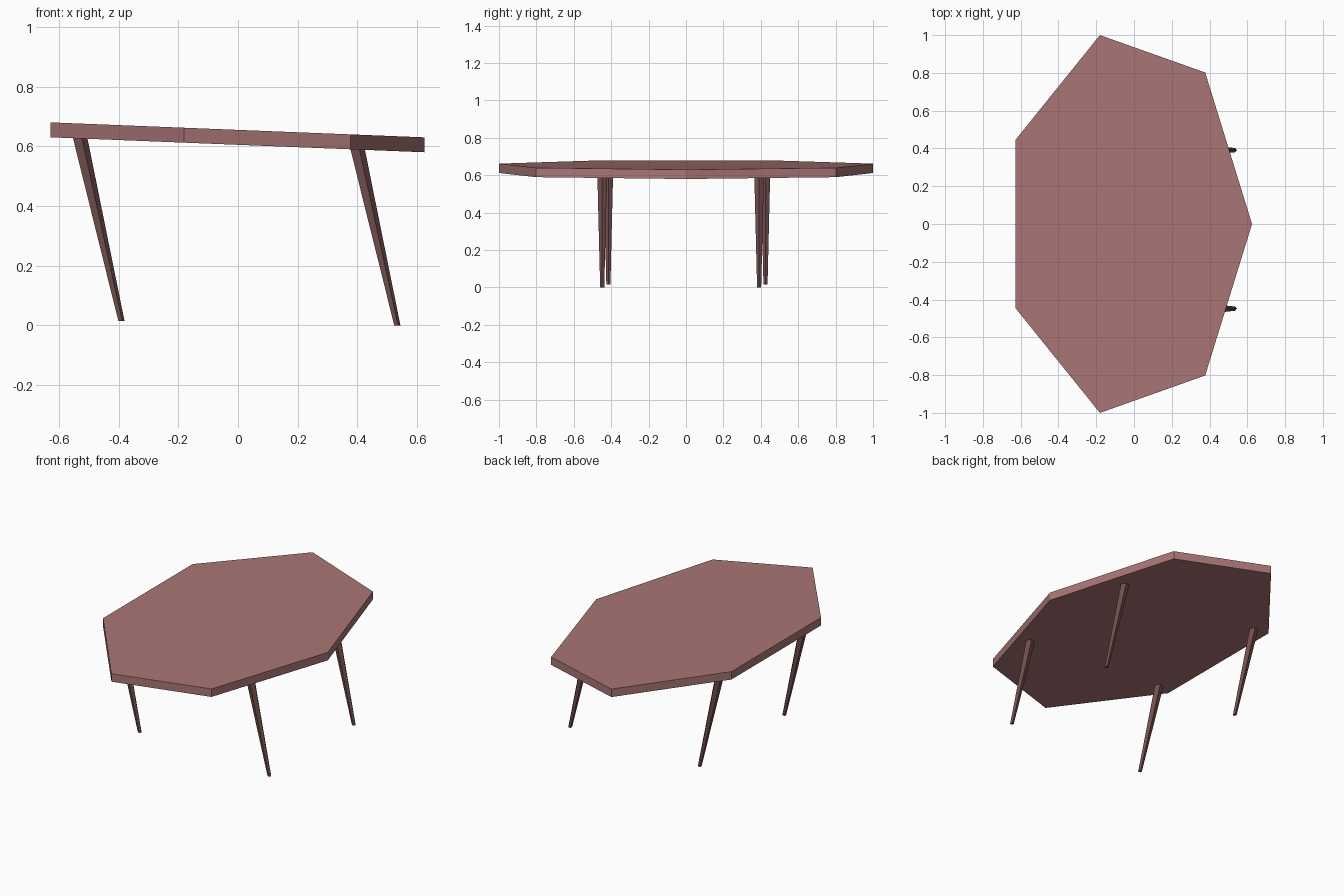
import bpy, bmesh, math

if "Cube" in bpy.data.objects:
    bpy.data.objects.remove(bpy.data.objects["Cube"])


def material(name, rgb):
    m = bpy.data.materials.new(name)
    m.diffuse_color = (*rgb, 1)
    m.use_nodes = True
    m.node_tree.nodes["Principled BSDF"].inputs["Base Color"].default_value = m.diffuse_color
    return m


top_mat = material("rose_wood", (0.40, 0.18, 0.18))
leg_mat = material("dark_rose_wood", (0.17, 0.075, 0.075))


def loft(name, lower, upper, mat):
    """Closed prism between two rings of matching points."""
    bm = bmesh.new()
    a = [bm.verts.new(p) for p in lower]
    b = [bm.verts.new(p) for p in upper]
    n = len(a)
    bm.faces.new(a[::-1])
    bm.faces.new(b)
    for i in range(n):
        j = (i + 1) % n
        bm.faces.new((a[i], a[j], b[j], b[i]))
    bmesh.ops.recalc_face_normals(bm, faces=bm.faces)
    me = bpy.data.meshes.new(name)
    bm.to_mesh(me)
    bm.free()
    me.materials.append(mat)
    ob = bpy.data.objects.new(name, me)
    bpy.context.collection.objects.link(ob)
    return ob


def ring(n, cx, cy, rx, ry, height):
    pts = []
    for i in range(n):
        t = math.tau * i / n
        x, y = cx + rx * math.cos(t), cy + ry * math.sin(t)
        pts.append((x, y, height(x)))
    return pts


# Height of the sloping underside at a given x
def underside(x):
    return 0.605 - 0.04 * x


# Seven-sided, gently sloping tabletop
loft("tabletop",
     ring(7, -0.034, 0, 0.659, 1.0257, underside),
     ring(7, -0.034, 0, 0.659, 1.0257, lambda x: underside(x) + 0.05),
     top_mat)

# Slanted, tapered five-sided legs: name, top x, foot x, y, foot z
for name, top_x, foot_x, y, foot_z in (
        ("right_front_leg", 0.398, 0.533, -0.448, 0.0),
        ("right_back_leg", 0.398, 0.533, 0.391, 0.0),
        ("left_front_leg", -0.532, -0.392, -0.415, 0.015),
        ("left_back_leg", -0.532, -0.392, 0.425, 0.015)):
    loft(name,
         ring(5, foot_x, y, 0.0115, 0.0115, lambda x: foot_z),
         ring(5, top_x, y, 0.027, 0.027, lambda x: underside(x) + 0.003),
         leg_mat)
